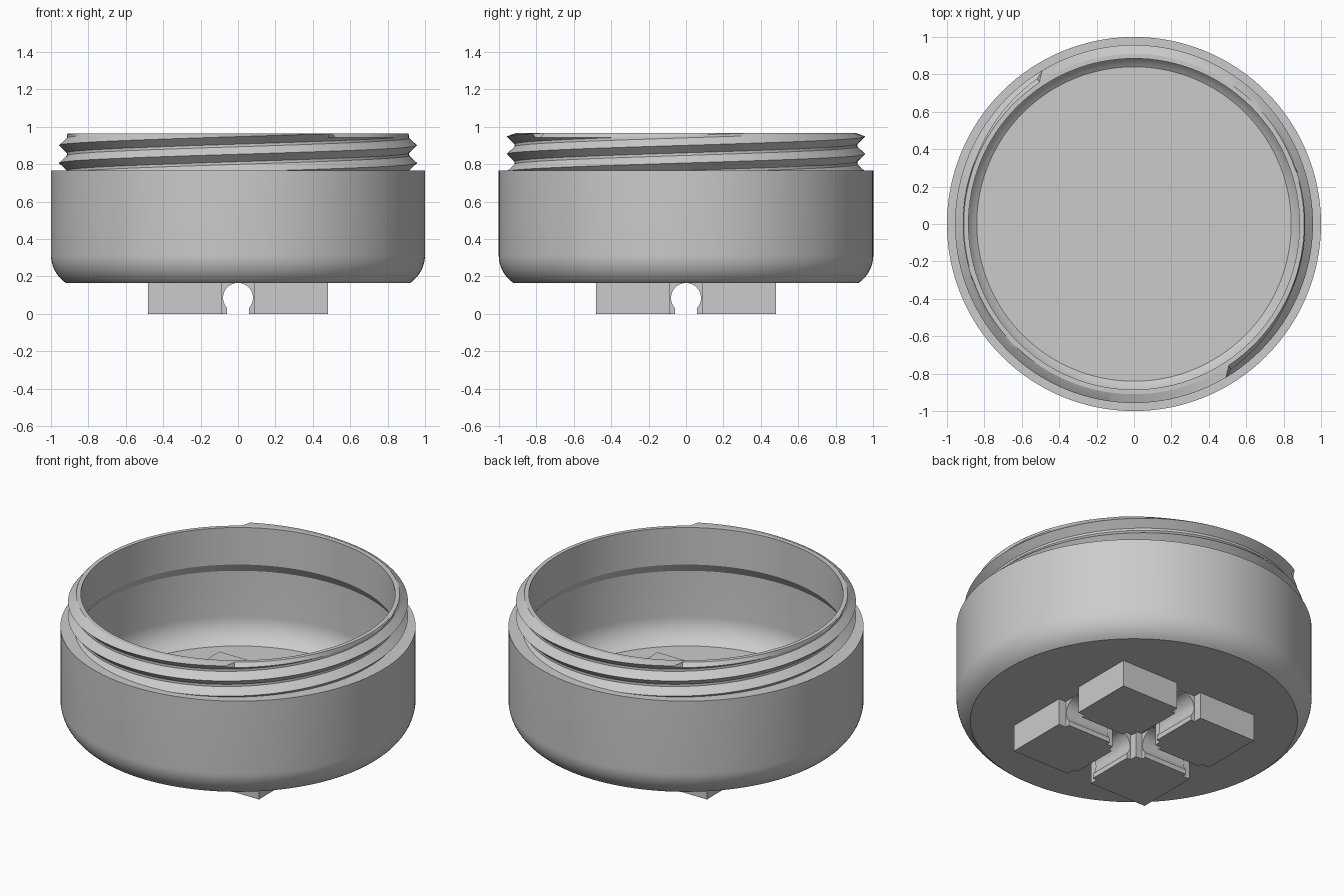
import bpy, bmesh
from math import sin, cos, pi, radians

old = bpy.data.objects.get("Cube")
if old:
    bpy.data.objects.remove(old)

GREY = (0.6, 0.6, 0.6, 1)
mat = bpy.data.materials.new("light grey")
mat.use_nodes = True
mat.diffuse_color = GREY
mat.node_tree.nodes["Principled BSDF"].inputs["Base Color"].default_value = GREY

SEG = 128
SHOULDER, TOP, BASE, FLOOR = 0.765, 0.965, 0.165, 0.25


def finish(name, bm, smooth=True):
    bmesh.ops.recalc_face_normals(bm, faces=bm.faces)
    mesh = bpy.data.meshes.new(name)
    bm.to_mesh(mesh)
    bm.free()
    ob = bpy.data.objects.new(name, mesh)
    bpy.context.collection.objects.link(ob)
    mesh.materials.append(mat)
    if smooth:
        bpy.ops.object.select_all(action="DESELECT")
        ob.select_set(True)
        bpy.context.view_layer.objects.active = ob
        bpy.ops.object.shade_smooth_by_angle(angle=radians(25))
    return ob


def box(name, lo, hi):
    bm = bmesh.new()
    bmesh.ops.create_cube(bm, size=1)
    for v in bm.verts:
        v.co = [a + (c + 0.5) * (b - a) for a, b, c in zip(lo, hi, v.co)]
    return finish(name, bm, False)


def corner(r, z, steps=10):
    """Rounded lower edge ending on a vertical wall of radius r."""
    size = 0.18
    angles = [radians(-56 * (1 - i / steps)) for i in range(steps + 1)]
    return [(r - size + size * cos(a), z + size * (sin(a) + sin(radians(56))))
            for a in angles]


# Cup: closed lathe of the outer wall, rim, inner wall and floor
profile = corner(1.0, BASE)
profile += [(1.0, SHOULDER), (0.905, SHOULDER), (0.91, TOP), (0.885, TOP),
            (0.885, 0.735), (0.92, 0.68)]
profile += corner(0.92, FLOOR)[::-1]
bm = bmesh.new()
rings = [[bm.verts.new((r * cos(2 * pi * i / SEG), r * sin(2 * pi * i / SEG), z))
          for i in range(SEG)] for r, z in profile]
for a, b in zip(rings, rings[1:]):
    for i in range(SEG):
        j = (i + 1) % SEG
        bm.faces.new((a[i], a[j], b[j], b[i]))
bm.faces.new(rings[0])
bm.faces.new(rings[-1])
finish("cup", bm)

# Screw thread: two-start helix, trimmed at the shoulder and the rim
PITCH = 0.094
tooth = [(0.0, 0.957), (0.04, 0.915), (0.054, 0.915)]
bm = bmesh.new()
columns = []
for i in range(SEG + 1):
    t = 2 * pi * i / SEG
    lift = 0.712 + 2 * PITCH * (t - pi) / (2 * pi)
    columns.append([bm.verts.new((r * cos(t), r * sin(t), lift + k * PITCH + dz))
                    for k in range(-1, 5) for dz, r in tooth])
for a, b in zip(columns, columns[1:]):
    for k in range(len(a) - 1):
        bm.faces.new((a[k], b[k], b[k + 1], a[k + 1]))


def cut(z, above=False, below=False):
    bmesh.ops.bisect_plane(bm, geom=bm.verts[:] + bm.edges[:] + bm.faces[:],
                           plane_co=(0, 0, z), plane_no=(0, 0, 1),
                           clear_outer=above, clear_inner=below)


cut(SHOULDER, below=True)
cut(TOP, above=True)
cut(TOP - 0.022)
for v in bm.verts:
    if v.co.z > TOP - 0.001:
        v.co.xy = v.co.xy.normalized() * 0.91
bmesh.ops.remove_doubles(bm, verts=bm.verts, dist=0.0005)
finish("screw_thread", bm)

# Thin square panel on the floor inside
box("floor_panel", (-0.52, -0.52, FLOOR - 0.004), (0.56, 0.56, FLOOR + 0.004))

# Four square feet separated by a cross-shaped channel
GAP, REACH = 0.085, 0.48
for sx, side in ((1, "left"), (-1, "right")):
    for sy, end in ((-1, "front"), (1, "back")):
        xs = sorted((sx * GAP, sx * REACH))
        ys = sorted((sy * GAP, sy * REACH))
        box(f"{end}_{side}_foot", (xs[0], ys[0], 0), (xs[1], ys[1], BASE))

# Snap clips lining each arm of the channel with a keyhole section
clip = [(GAP, 0), (0.058, 0)]
clip += [(0.08 * cos(a), BASE - 0.08 + 0.08 * sin(a))
         for a in (radians(-43 + 133 * i / 14) for i in range(15))]
clip += [(GAP, BASE)]
for arm in range(4):
    c, s = round(cos(arm * pi / 2)), round(sin(arm * pi / 2))
    bm = bmesh.new()
    for mirror in (1, -1):
        ends = []
        for y in (0.13, 0.43):
            ends.append([bm.verts.new((c * mirror * x - s * y, s * mirror * x + c * y, z))
                         for x, z in clip])
        bm.faces.new(ends[0])
        bm.faces.new(ends[1])
        for i in range(len(clip)):
            j = (i + 1) % len(clip)
            bm.faces.new((ends[0][i], ends[0][j], ends[1][j], ends[1][i]))
    finish(f"channel_clip_{arm + 1}", bm)
